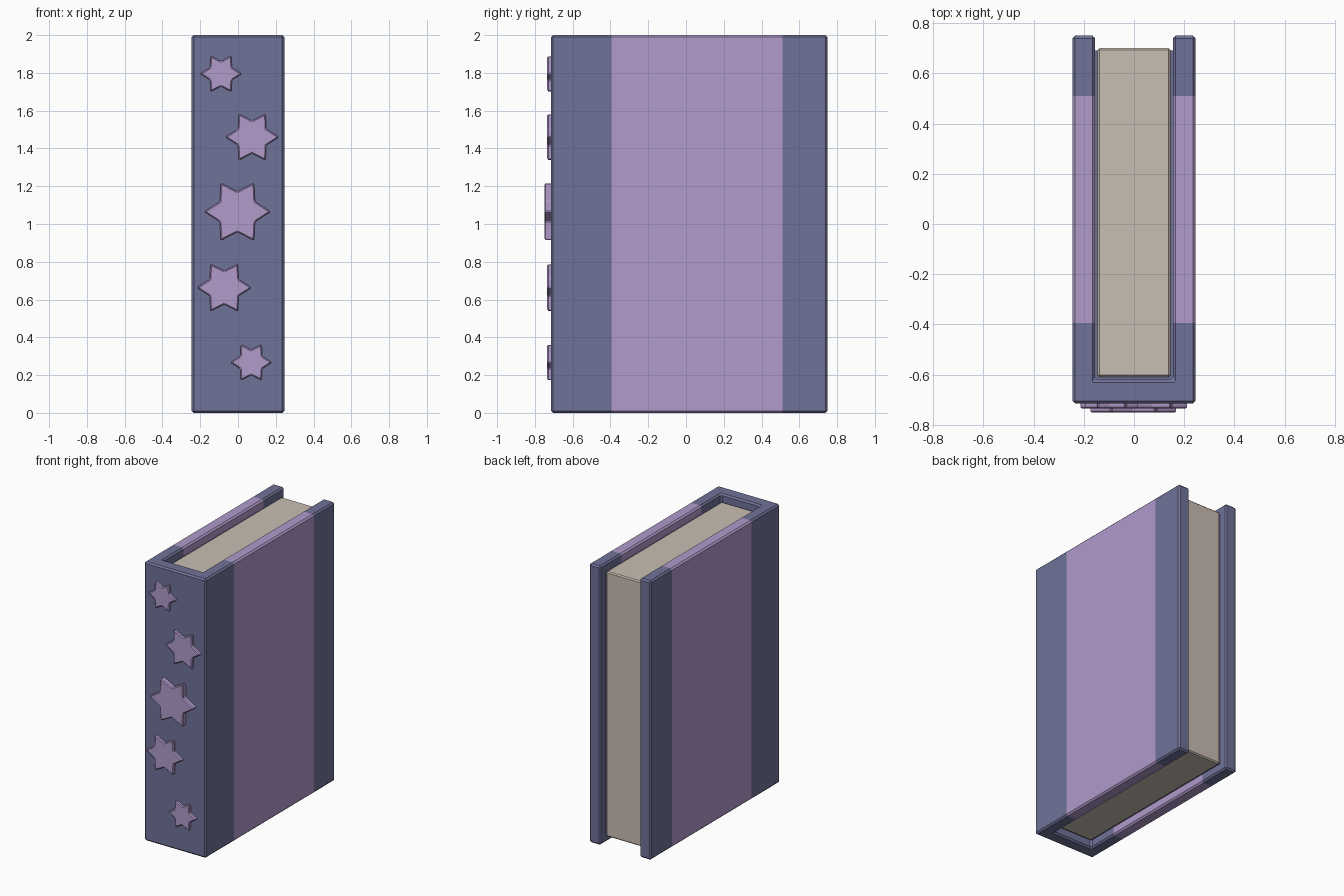
import bpy, bmesh, math
from mathutils import Vector

if "Cube" in bpy.data.objects:
    bpy.data.objects.remove(bpy.data.objects["Cube"])


def material(name, rgb):
    m = bpy.data.materials.new(name)
    m.diffuse_color = (*rgb, 1)
    m.use_nodes = True
    m.node_tree.nodes["Principled BSDF"].inputs["Base Color"].default_value = m.diffuse_color
    return m


NAVY = material("slate blue", (0.162, 0.168, 0.314))
LILAC = material("lilac", (0.440, 0.325, 0.600))
PAPER = material("paper", (0.584, 0.509, 0.445))


def prism(points, direction, bevel):
    """Extrude a flat outline along a direction and soften its edges."""
    bm = bmesh.new()
    face = bm.faces.new([bm.verts.new(p) for p in points])
    ext = bmesh.ops.extrude_face_region(bm, geom=[face])["geom"]
    moved = [v for v in ext if isinstance(v, bmesh.types.BMVert)]
    bmesh.ops.translate(bm, verts=moved, vec=Vector(direction))
    bmesh.ops.recalc_face_normals(bm, faces=bm.faces[:])
    if bevel:
        bmesh.ops.bevel(bm, geom=bm.edges[:], offset=bevel, segments=1,
                        affect='EDGES', profile=0.5)
    return bm


def finish(name, bm, *mats):
    me = bpy.data.meshes.new(name)
    for m in mats:
        me.materials.append(m)
    bm.to_mesh(me)
    bm.free()
    ob = bpy.data.objects.new(name, me)
    bpy.context.collection.objects.link(ob)
    return ob


def block(name, x, y0, y1, z0, z1, bevel, mat):
    outline = [(-x, y0, z0), (x, y0, z0), (x, y1, z0), (-x, y1, z0)]
    return finish(name, prism(outline, (0, 0, z1 - z0), bevel), mat)


# Cover: U-shaped spine and boards, with a lilac band cut around both boards
half = [(0.245, -0.715), (0.245, 0.75), (0.155, 0.75), (0.155, -0.62)]
outline = half + [(-x, y) for x, y in reversed(half)]
bm = prism([(x, y, 0) for x, y in outline], (0, 0, 2), 0.011)
BAND = (-0.395, 0.51)
for y in BAND:
    bmesh.ops.bisect_plane(bm, geom=bm.verts[:] + bm.edges[:] + bm.faces[:],
                           plane_co=(0, y, 0), plane_no=(0, 1, 0))
for f in bm.faces:
    ys = [v.co.y for v in f.verts]
    if min(ys) > BAND[0] - 0.001 and max(ys) < BAND[1] + 0.001:
        f.material_index = 1
finish("cover", bm, NAVY, LILAC)

# Page block, and the lining that joins it to the cover
block("pages", 0.145, -0.61, 0.70, 0.05, 1.95, 0.008, PAPER)
block("cover_lining", 0.158, -0.63, 0.69, 0.06, 1.94, 0, NAVY)

# Raised six-pointed stars on the spine: x, z, radius, front y
STARS = [(-0.09, 1.795, 0.110, -0.735), (0.075, 1.46, 0.142, -0.735),
         (-0.003, 1.065, 0.176, -0.75), (-0.073, 0.663, 0.145, -0.735),
         (0.07, 0.267, 0.110, -0.735)]
for i, (cx, cz, r, y) in enumerate(STARS, 1):
    pts = []
    for k in range(12):
        a, q = k * math.pi / 6, r * (1 if k % 2 == 0 else 0.61)
        pts.append((cx + q * math.cos(a), -0.70, cz + q * math.sin(a)))
    finish(f"star_{i}", prism(pts, (0, y + 0.70, 0), 0.006), LILAC)
